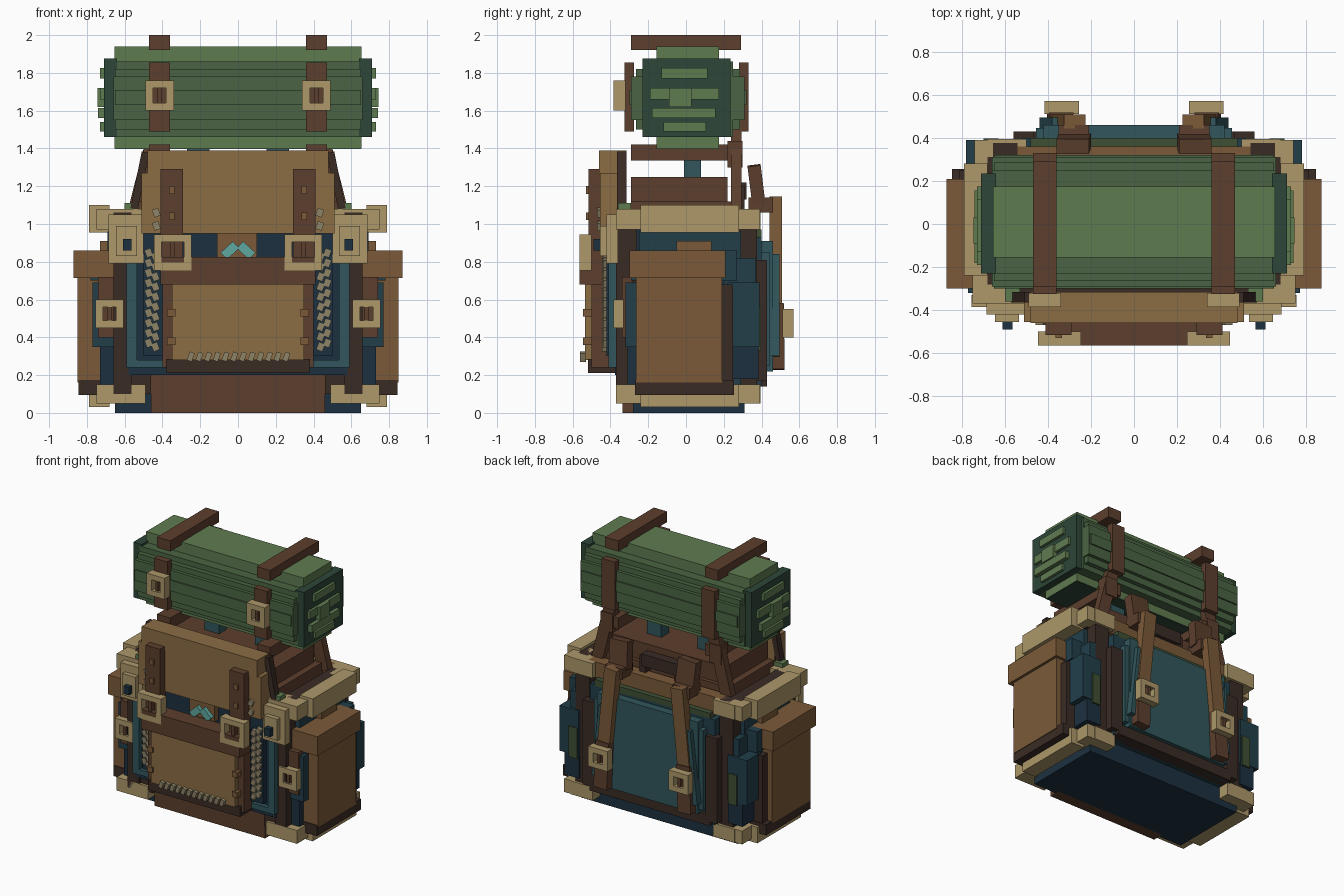
import bpy
from mathutils import Vector, Matrix

if "Cube" in bpy.data.objects:
    bpy.data.objects.remove(bpy.data.objects["Cube"])

HEX = dict(green="4a6443", lgreen="5f7b50", dgreen="2d4638", strap="5c3f2d", dark="3a2b25",
           light="8b6d45", mid="7b5a38", tan="ad986a", navy="1c3040", blue="223f4a",
           teal="31565c", aqua="5fa8a0", stitch="8f8468", olive="3f4f34")


def lin(h):
    c = int(h, 16) / 255
    return c / 12.92 if c < 0.04045 else ((c + 0.055) / 1.055) ** 2.4


MATS = {}
for key, h in HEX.items():
    m = bpy.data.materials.new(key)
    m.diffuse_color = (lin(h[:2]), lin(h[2:4]), lin(h[4:]), 1)
    m.use_nodes = True
    m.node_tree.nodes["Principled BSDF"].inputs["Base Color"].default_value = m.diffuse_color
    MATS[key] = m


def place(name, col, matrix):
    v = [(x, y, z) for x in (-.5, .5) for y in (-.5, .5) for z in (-.5, .5)]
    f = [(0, 1, 3, 2), (4, 6, 7, 5), (0, 4, 5, 1), (2, 3, 7, 6), (0, 2, 6, 4), (1, 5, 7, 3)]
    me = bpy.data.meshes.new(name)
    me.from_pydata(v, [], f)
    me.transform(matrix)
    me.materials.append(MATS[col])
    ob = bpy.data.objects.new(name, me)
    bpy.context.collection.objects.link(ob)


def box(name, x, y, z, col, mirror=False):
    """Axis-aligned block from (min, max) ranges, optionally repeated at -x."""
    for s in ((1, -1) if mirror else (1,)):
        c = (s * sum(x) / 2, sum(y) / 2, sum(z) / 2)
        d = (x[1] - x[0], y[1] - y[0], z[1] - z[0])
        place(name, col, Matrix.Translation(c) @ Matrix.Diagonal((*d, 1)))


def beam(name, a, b, w, t, col, mirror=True):
    """Slanted strap from a to b, w wide in x and t thick."""
    for s in ((1, -1) if mirror else (1,)):
        p, q = Vector((s * a[0], *a[1:])), Vector((s * b[0], *b[1:]))
        up = (q - p).normalized()
        side = (Vector((1, 0, 0)) - up * up.x).normalized()
        fwd = up.cross(side)
        r = Matrix((side, fwd, up)).transposed().to_4x4()
        place(name, col, Matrix.Translation((p + q) / 2) @ r @
              Matrix.Diagonal((w, t, (q - p).length, 1)))


def buckle(name, x, z, y, w, h):
    """Square frame with a centre prong, mirrored."""
    b = 0.04
    for e in (-1, 1):
        xe, ze = x + e * (w - b) / 2, z + e * (h - b) / 2
        box(name + "_side", (xe - b / 2, xe + b / 2), y, (z - h / 2, z + h / 2), "tan", True)
        box(name + "_bar", (x - w / 2 + b, x + w / 2 - b), y, (ze - b / 2, ze + b / 2), "tan", True)
    m = sum(y) / 2
    box(name + "_prong", (x - .012, x + .012), (m - .02, m + .02), (z - h * .35, z + h * .35), "strap", True)


# bedroll: stacked slabs forming a stepped round
for hy, z0, z1, hx, c in [(.165, 1.40, 1.94, .655, "lgreen"), (.24, 1.46, 1.86, .66, "green"),
                          (.275, 1.50, 1.82, .65, "green"), (.30, 1.55, 1.78, .66, "green"),
                          (.31, 1.63, 1.71, .65, "green")]:
    box("bedroll_slab", (-hx, hx), (.01 - hy, .01 + hy), (z0, z1), c)
box("bedroll_under", (-.652, .652), (-.15, .17), (1.398, 1.6), "dgreen")
box("bedroll_cap", (.64, .71), (-.23, .235), (1.46, 1.875), "dgreen", True)
for y0, y1, z0, z1, x1 in [(-.13, .115, 1.77, 1.825, .73), (-.19, -.03, 1.66, 1.72, .73),
                           (.03, .175, 1.66, 1.72, .73), (-.09, .03, 1.62, 1.72, .745),
                           (-.18, .155, 1.56, 1.615, .74), (-.12, .105, 1.49, 1.54, .73)]:
    box("bedroll_swirl", (.7, x1), (y0, y1), (z0, z1), "lgreen", True)

# bedroll straps and buckles
X = (.36, .47)
box("roll_strap_top", X, (-.29, .29), (1.92, 2.0), "strap", True)
box("roll_strap_bottom", X, (-.29, .29), (1.335, 1.42), "strap", True)
box("roll_strap_front", X, (-.325, -.275), (1.49, 1.855), "strap", True)
box("roll_strap_back", X, (.28, .33), (1.49, 1.855), "strap", True)
buckle("roll_buckle", .415, 1.68, (-.385, -.32), .15, .16)
beam("roll_tie", (.42, .265, 1.53), (.54, .265, 1.06), .09, .055, "strap")
box("roll_tie_block", (.40, .50), (.22, .30), (1.30, 1.44), "strap", True)
box("roll_post", (.15, .27), (-.01, .08), (1.24, 1.41), "teal", True)

# main bag
box("bag_body", (-.65, .65), (-.28, .31), (0, 1.0), "navy")
box("bag_side_panel", (.64, .69), (-.25, .29), (.15, .96), "blue", True)
box("bag_front_panel", (-.58, .58), (-.375, -.27), (.2, .96), "navy")
box("bag_front_base", (-.46, .46), (-.335, -.25), (0, .22), "strap")
box("front_border", (.535, .59), (-.41, -.36), (.24, .8), "teal", True)
box("front_border_foot", (.36, .54), (-.41, -.36), (.24, .28), "teal", True)
box("front_post", (.565, .66), (-.37, -.26), (.1, 1.06), "dark", True)
box("front_foot_rail", (.46, .60), (-.35, -.26), (.1, .2), "dark", True)
box("back_post", (.54, .655), (.28, .375), (.1, 1.08), "dark", True)

# rim and lid on top
box("rim_front", (-.6, .6), (-.35, -.28), (.96, 1.08), "dark")
box("rim_back", (-.56, .56), (.27, .36), (.96, 1.08), "mid")
box("rim_side", (.58, .68), (-.28, .31), (.97, 1.08), "dark", True)
box("lid_base", (-.53, .53), (-.29, .25), (.98, 1.12), "strap")
box("lid", (-.48, .48), (-.29, .22), (1.1, 1.25), "strap")
box("lid_rim_patch", (.53, .6), (-.36, -.29), (1.06, 1.11), "lgreen", True)
box("carry_handle", (-.15, .15), (.25, .32), (1.13, 1.22), "dark")
box("carry_handle_end", (.12, .17), (.24, .31), (1.04, 1.2), "dark", True)

# corner guards, top and bottom
for z0, z1, mz in [(.05, .15, (.03, .15)), (.97, 1.08, (.955, 1.1))]:
    box("guard_side", (.68, .79), (-.24, .28), mz, "tan", True)
    box("guard_front", (.49, .75), (-.37, -.24), (z0, z1), "tan", True)
    box("guard_back", (.50, .68), (.29, .395), (z0, z1), "tan", True)
    box("guard_back_side", (.62, .74), (.2, .39), (z0, z1), "tan", True)
box("guard_clasp", (.5, .685), (-.42, -.36), (.79, 1.05), "tan", True)
box("guard_clasp_plate", (.535, .645), (-.455, -.41), (.83, .99), "tan", True)
box("guard_clasp_stud", (.565, .61), (-.49, -.45), (.86, .92), "navy", True)

# raised front flap with its straps
box("flap_upper", (-.48, .48), (-.46, -.315), (1.26, 1.39), "light")
box("flap_lower", (-.51, .51), (-.455, -.32), (.95, 1.27), "light")
beam("flap_edge", (.49, -.34, 1.38), (.55, -.34, 1.08), .04, .05, "dark")
box("flap_strap", (.29, .41), (-.515, -.44), (.8, 1.29), "strap", True)
box("flap_strap_rivet", (.335, .365), (-.53, -.51), (1.02, 1.06), "mid", True)
box("flap_strap_rivet", (.335, .365), (-.53, -.51), (1.16, 1.2), "mid", True)
buckle("flap_buckle", .345, .85, (-.565, -.5), .2, .19)

# front pocket
box("pocket_body", (-.40, .40), (-.5, -.36), (.24, .76), "strap")
box("pocket_panel", (-.35, .35), (-.535, -.48), (.28, .70), "light")
box("pocket_base", (-.38, .38), (-.52, -.36), (.21, .285), "dark")
box("pocket_flap", (-.41, .41), (-.565, -.44), (.68, .825), "strap")
for z in (.38, .53):
    box("pocket_tab", (.33, .375), (-.545, -.5), (z - .02, z + .02), "mid", True)
box("emblem_patch", (-.11, .10), (-.42, -.36), (.81, .95), "mid")
for s in (-1, 1):
    beam("emblem_chevron", (s * .075, -.43, .83), (s * .01, -.43, .89), .05, .04, "aqua", False)

# stitching
for i in range(12):
    x = -.25 + i * .046
    beam("pocket_stitch", (x - .008, -.545, .275), (x + .008, -.545, .32), .028, .03, "stitch", False)
for i in range(10):
    z = .33 + i * .053
    beam("side_stitch", (.43, -.43, z), (.445, -.43, z + .04), .035, .03, "stitch")
    beam("side_stitch", (.465, -.425, z + .02), (.48, -.425, z + .06), .035, .03, "stitch")
for z in (.97, 1.04):
    beam("flap_stitch", (.425, -.46, z), (.44, -.46, z + .04), .035, .02, "stitch")
for s in (-1, 1):
    box("stitch_band", (.40, .50), (-.42, -.36), (.3, .84), "navy", True) if s > 0 else None

# side pockets
box("side_pocket", (.66, .85), (-.265, .19), (.16, .74), "mid", True)
box("side_pocket_flap", (.64, .87), (-.30, .21), (.715, .86), "mid", True)
box("side_pocket_base", (.64, .845), (-.27, .255), (.095, .175), "dark", True)
box("side_pocket_back", (.65, .81), (.18, .25), (.1, .68), "dark", True)
box("side_pocket_tab", (.66, .73), (-.05, .135), (.85, .91), "mid", True)
box("side_gusset", (.62, .77), (-.32, .2), (.35, .69), "blue", True)
box("side_gusset_foot", (.62, .73), (-.31, .2), (.15, .36), "navy", True)
box("side_gusset_top", (.64, .78), (-.29, .27), (.7, .86), "blue", True)
box("side_front_strap", (.66, .74), (-.34, -.28), (.4, .72), "strap", True)
buckle("side_buckle", .68, .525, (-.385, -.33), .15, .15)

# rear side pouches
box("rear_pouch", (.62, .78), (.22, .39), (.35, .69), "blue", True)
box("rear_pouch_foot", (.62, .74), (.22, .385), (.18, .36), "navy", True)
box("rear_pouch_patch", (.63, .70), (.37, .398), (.33, .56), "olive", True)
box("rear_pouch_top", (.62, .70), (.2, .37), (.68, .82), "blue", True)

# back padding
box("back_board", (-.52, .52), (.3, .4), (.14, .93), "blue")
box("back_pad", (-.42, .42), (.39, .46), (.22, .91), "teal")
box("back_pad_edge", (.41, .455), (.38, .445), (.25, .85), "teal", True)
box("back_frame", (.465, .56), (.36, .43), (.17, .81), "dark", True)
box("back_frame_foot", (-.5, .5), (.34, .43), (.14, .22), "dark")
box("back_top_trim", (-.48, .48), (.3, .4), (.92, .97), "olive")

# shoulder straps
beam("shoulder_strap_top", (.285, .36, 1.31), (.275, .385, 1.11), .15, .07, "strap")
beam("shoulder_strap", (.275, .475, 1.14), (.335, .475, .54), .1, .065, "mid")
box("shoulder_strap_anchor", (.21, .35), (.33, .46), (1.06, 1.14), "strap", True)
beam("shoulder_strap_lower", (.335, .48, .58), (.35, .485, .23), .11, .075, "strap")
buckle("shoulder_buckle", .335, .475, (.51, .57), .16, .15)
beam("strap_edge", (.36, .47, .84), (.42, .47, .3), .04, .05, "teal")
